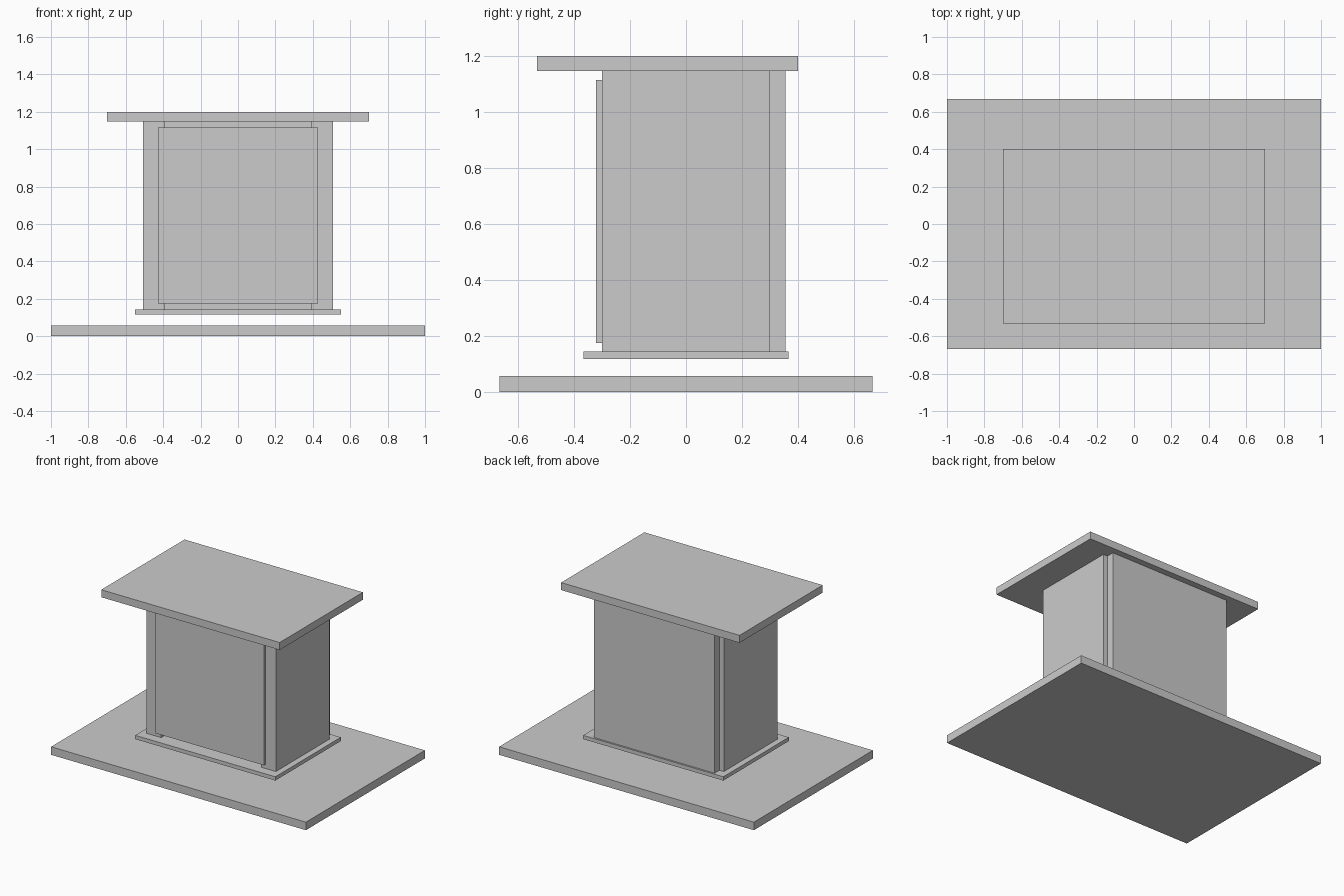
import bpy
import bmesh
from mathutils import Vector

if "Cube" in bpy.data.objects:
    bpy.data.objects.remove(bpy.data.objects["Cube"])


def box(name, x, y, z):
    """Flat-sided box from (min, max) ranges."""
    bm = bmesh.new()
    bmesh.ops.create_cube(bm, size=1)
    ranges = (x, y, z)
    size = Vector([b - a for a, b in ranges])
    centre = Vector([(a + b) / 2 for a, b in ranges])
    bmesh.ops.scale(bm, vec=size, verts=bm.verts)
    mesh = bpy.data.meshes.new(name)
    bm.to_mesh(mesh)
    bm.free()
    obj = bpy.data.objects.new(name, mesh)
    obj.location = centre
    bpy.context.collection.objects.link(obj)
    return obj


# Ground slab and the floating cabinet floor above it
box("base_slab", (-1, 1), (-0.667, 0.667), (0, 0.057))
box("cabinet_floor", (-0.55, 0.55), (-0.367, 0.367), (0.117, 0.144))

# Thick side walls, left and right
for side, s in (("left", -1), ("right", 1)):
    box(side + "_wall", sorted((s * 0.393, s * 0.507)), (-0.3, 0.3), (0.144, 1.147))

# Back panel, narrower than the walls, and the overlapping front door
box("back_panel", (-0.473, 0.473), (0.298, 0.355), (0.144, 1.147))
box("front_door", (-0.427, 0.427), (-0.321, -0.3), (0.175, 1.115))

# Roof overhanging further at the front
box("roof_slab", (-0.7, 0.7), (-0.533, 0.4), (1.147, 1.2))
